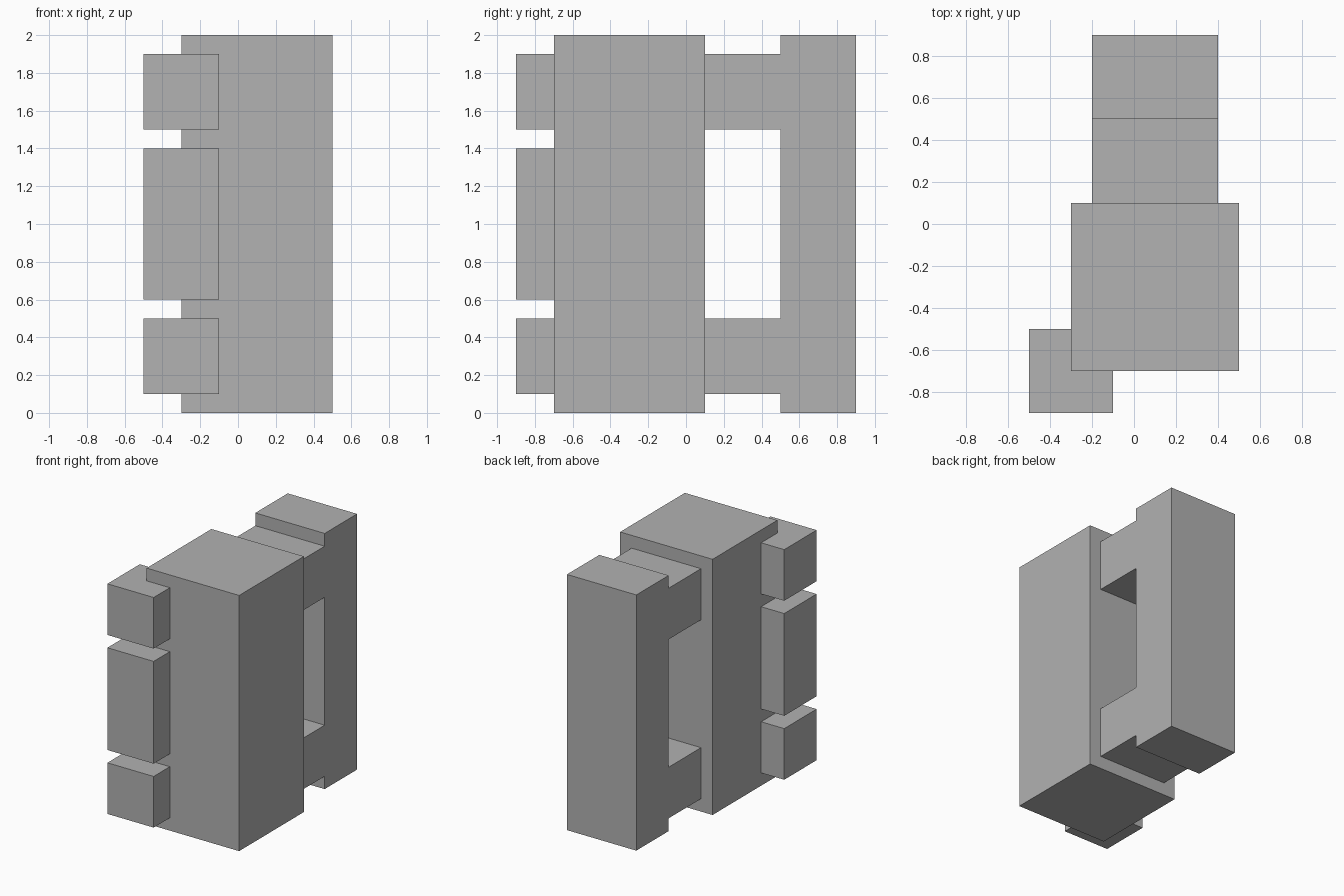
import bpy
import bmesh

if "Cube" in bpy.data.objects:
    bpy.data.objects.remove(bpy.data.objects["Cube"])

grey = bpy.data.materials.new("plain_grey")
grey.diffuse_color = (0.445, 0.445, 0.445, 1)
grey.use_nodes = True
grey.node_tree.nodes["Principled BSDF"].inputs["Base Color"].default_value = grey.diffuse_color


def finish(name, bm):
    bmesh.ops.recalc_face_normals(bm, faces=bm.faces)
    mesh = bpy.data.meshes.new(name)
    bm.to_mesh(mesh)
    bm.free()
    mesh.materials.append(grey)
    obj = bpy.data.objects.new(name, mesh)
    bpy.context.collection.objects.link(obj)
    return obj


def prism(name, outline, z0, z1):
    """Extrude an (x, y) outline from z0 up to z1."""
    bm = bmesh.new()
    face = bm.faces.new([bm.verts.new((x, y, z0)) for x, y in outline])
    top = bmesh.ops.extrude_face_region(bm, geom=[face])["geom"]
    verts = [g for g in top if isinstance(g, bmesh.types.BMVert)]
    bmesh.ops.translate(bm, verts=verts, vec=(0, 0, z1 - z0))
    return finish(name, bm)


def box(name, x, y, z):
    outline = [(x[0], y[0]), (x[1], y[0]), (x[1], y[1]), (x[0], y[1])]
    return prism(name, outline, *z)


# Main upright block
box("main_block", (-0.3, 0.5), (-0.7, 0.1), (0, 2))

# Handle: grip bar joined to the block by two arms
box("handle_grip", (-0.2, 0.4), (0.5, 0.9), (0, 2))
for name, z in (("lower", (0.1, 0.5)), ("upper", (1.5, 1.9))):
    box(name + "_handle_arm", (-0.2, 0.4), (0.1, 0.5), z)

# Knuckles wrapping the front left edge of the block
knuckle = [(-0.5, -0.9), (-0.1, -0.9), (-0.1, -0.7),
           (-0.3, -0.7), (-0.3, -0.5), (-0.5, -0.5)]
for name, z in (("lower", (0.1, 0.5)), ("middle", (0.6, 1.4)), ("upper", (1.5, 1.9))):
    prism(name + "_hinge_knuckle", knuckle, *z)
